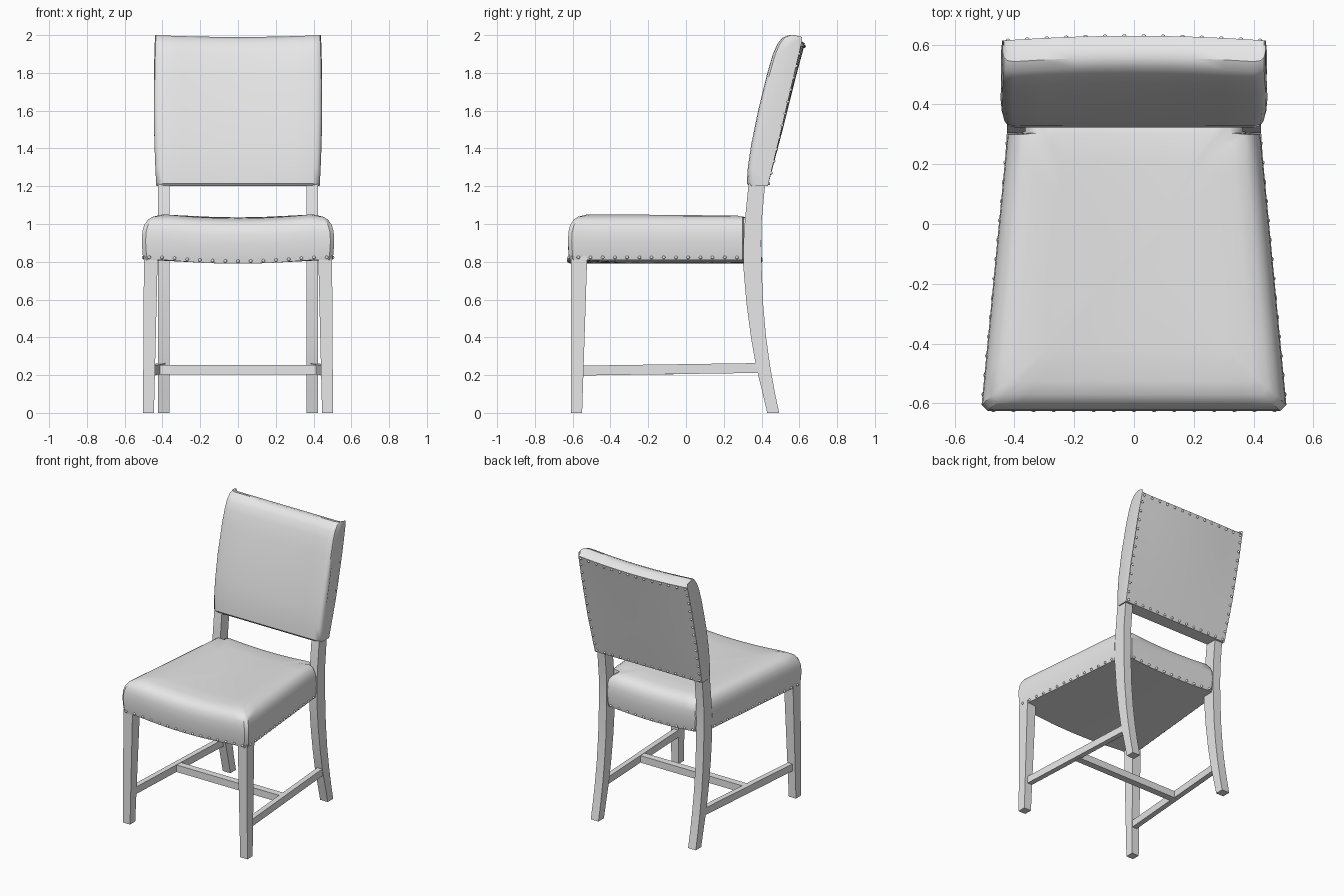
import bpy, bmesh
from mathutils import Matrix, Vector

cube = bpy.data.objects.get("Cube")
if cube:
    bpy.data.objects.remove(cube, do_unlink=True)

grey = bpy.data.materials.new("light_grey")
grey.use_nodes = True
grey.diffuse_color = (0.8, 0.8, 0.8, 1)
grey.node_tree.nodes["Principled BSDF"].inputs["Base Color"].default_value = (0.8, 0.8, 0.8, 1)


def finish(name, bm, angle=0.6):
    bmesh.ops.recalc_face_normals(bm, faces=bm.faces)
    mesh = bpy.data.meshes.new(name)
    bm.to_mesh(mesh)
    bm.free()
    mesh.materials.append(grey)
    obj = bpy.data.objects.new(name, mesh)
    bpy.context.collection.objects.link(obj)
    bpy.ops.object.select_all(action='DESELECT')
    obj.select_set(True)
    bpy.context.view_layer.objects.active = obj
    bpy.ops.object.shade_smooth_by_angle(angle=angle)
    return obj


def loft(name, rings, angle=0.6):
    """Skin a list of closed rings and cap both ends."""
    bm = bmesh.new()
    loops = [[bm.verts.new(p) for p in ring] for ring in rings]
    n = len(loops[0])
    for a, b in zip(loops, loops[1:]):
        for i in range(n):
            j = (i + 1) % n
            bm.faces.new((a[i], a[j], b[j], b[i]))
    bm.faces.new(loops[0])
    bm.faces.new(loops[-1])
    return finish(name, bm, angle)


def rect(x0, x1, y0, y1, z):
    return [(x0, y0, z), (x1, y0, z), (x1, y1, z), (x0, y1, z)]


def mirrored(ring, side):
    return [(side * x, y, z) for x, y, z in ring]


# Seat: stacked outlines, narrowed between the back legs, with a saddle dip
FRONT, BACK = -0.625, 0.40


def half_width(y):
    return 0.51 - 0.088 * (y + 0.61) / 0.92


def saddle(x):
    return 0.02 * min(1, (x / 0.38) ** 2)


def outline(d):
    f, b = FRONT + d, BACK - d
    end = min(0.30, b - 0.03)
    corner = half_width(f) - d - 0.022
    pts = [(corner * t / 6, f) for t in range(7)]
    for i in range(9):
        y = f + 0.02 + (end - f - 0.02) * i / 8
        pts.append((half_width(y) - d, y))
    pts += [(0.375 - d, end + 0.005), (0.375 - d, b - 0.015), (0.355 - d, b)]
    pts += [((0.355 - d) * t / 4, b) for t in (3, 2, 1, 0)]
    return pts + [(-x, y) for x, y in pts[-2:0:-1]]


def seat_ring(d, z, s=1):
    return [(x * s, -0.1 + (y + 0.1) * s, z + saddle(x * s)) for x, y in outline(d)]


loft("seat", [seat_ring(*r) for r in (
    (0.1, 0.79, 0.02), (0.1, 0.79, 0.5), (0.03, 0.79), (0.009, 0.79), (0.004, 0.82),
    (0, 0.89), (0.003, 0.94), (0.012, 0.975), (0.03, 1.003), (0.055, 1.019),
    (0.1, 1.03), (0.1, 1.033, 0.75), (0.1, 1.035, 0.4), (0.1, 1.035, 0.02))])


# Back cushion: side profile swept across the width, rounded at both ends
def back_line(z):
    return 0.433 + 0.18 * (z - 1.2) / 0.765


def back_point(x, y, z):
    h = (z - 1.2) / 0.8
    bow = 1 - (x / 0.445) ** 2
    return (x * (0.972 + 0.09 * h * (1.1 - h) + 0.006 * h),
            y + 0.017 * bow * h, z - 0.01 * bow * h)


profile = [(0.335, 1.2), (0.322, 1.215), (0.327, 1.3), (0.344, 1.42), (0.38, 1.6),
           (0.428, 1.8), (0.457, 1.9), (0.481, 1.955), (0.507, 1.988), (0.54, 2.0),
           (0.578, 1.99), (0.613, 1.965), (0.568, 1.78), (0.5, 1.48), (0.433, 1.2)]
ends = [(0.445, 0.035), (0.44, 0.016), (0.428, 0.005), (0.405, 0.0)]
inner = [(0.405 * (4 - i) / 5 * 1.25, 0) for i in range(1, 8)]
stations = ends + inner + [(-x, d) for x, d in reversed(ends)]
loft("back_cushion", [[back_point(x, max(y, min(y + d, back_line(z))), z)
                       for y, z in profile] for x, d in stations])

# Legs and side stretchers
back_curve = [(0.43, 0.493, 0), (0.402, 0.468, 0.12), (0.37, 0.445, 0.25),
              (0.344, 0.424, 0.4), (0.32, 0.408, 0.58), (0.303, 0.40, 0.78),
              (0.304, 0.398, 0.9), (0.312, 0.401, 1.02), (0.33, 0.418, 1.2),
              (0.35, 0.43, 1.3)]
for side, label in ((1, "left"), (-1, "right")):
    front = [rect(0.445, 0.503, -0.61, -0.55, 0), rect(0.425, 0.498, -0.61, -0.523, 0.83)]
    loft("front_leg_" + label, [mirrored(r, side) for r in front])
    rear = [rect(0.362, 0.424, y0, y1, z) for y0, y1, z in back_curve]
    loft("back_leg_" + label, [mirrored(r, side) for r in rear])
    bar = [[(x + a, y, z + b) for a, b in
            ((-0.019, -0.026), (0.019, -0.026), (0.019, 0.026), (-0.019, 0.026))]
           for x, y, z in ((0.462, -0.56, 0.224), (0.40, 0.40, 0.238))]
    loft("side_stretcher_" + label, [mirrored(r, side) for r in bar])

# Cross stretcher between the side bars
loft("cross_stretcher", [[(x, y, z) for y, z in
                          ((-0.115, 0.203), (-0.065, 0.203), (-0.065, 0.254), (-0.115, 0.254))]
                         for x in (-0.425, 0.425)])


# Nail heads
def nails(name, points):
    bm = bmesh.new()
    for p in points:
        bmesh.ops.create_icosphere(bm, subdivisions=2, radius=0.009,
                                   matrix=Matrix.Translation(Vector(p)))
    finish(name, bm, 1.0)


def spread(a, b, n):
    return [a + (b - a) * i / (n - 1) for i in range(n)]


seat_nails = [(x, FRONT + 0.005, 0.803 + saddle(x)) for x in spread(-0.47, 0.47, 15)]
seat_nails += [(x, BACK - 0.005, 0.803 + saddle(x)) for x in spread(-0.33, 0.33, 11)]
seat_nails += [(s * (half_width(y) - 0.005), y, 0.823)
               for s in (1, -1) for y in spread(-0.57, 0.27, 14)]
nails("seat_nails", seat_nails)

back_nails = [back_point(x, back_line(z), z)
              for z in (1.215, 1.95) for x in spread(-0.425, 0.425, 14)]
back_nails += [back_point(s * 0.43, back_line(z), z)
               for s in (1, -1) for z in spread(1.27, 1.9, 11)]
nails("back_nails", back_nails)
